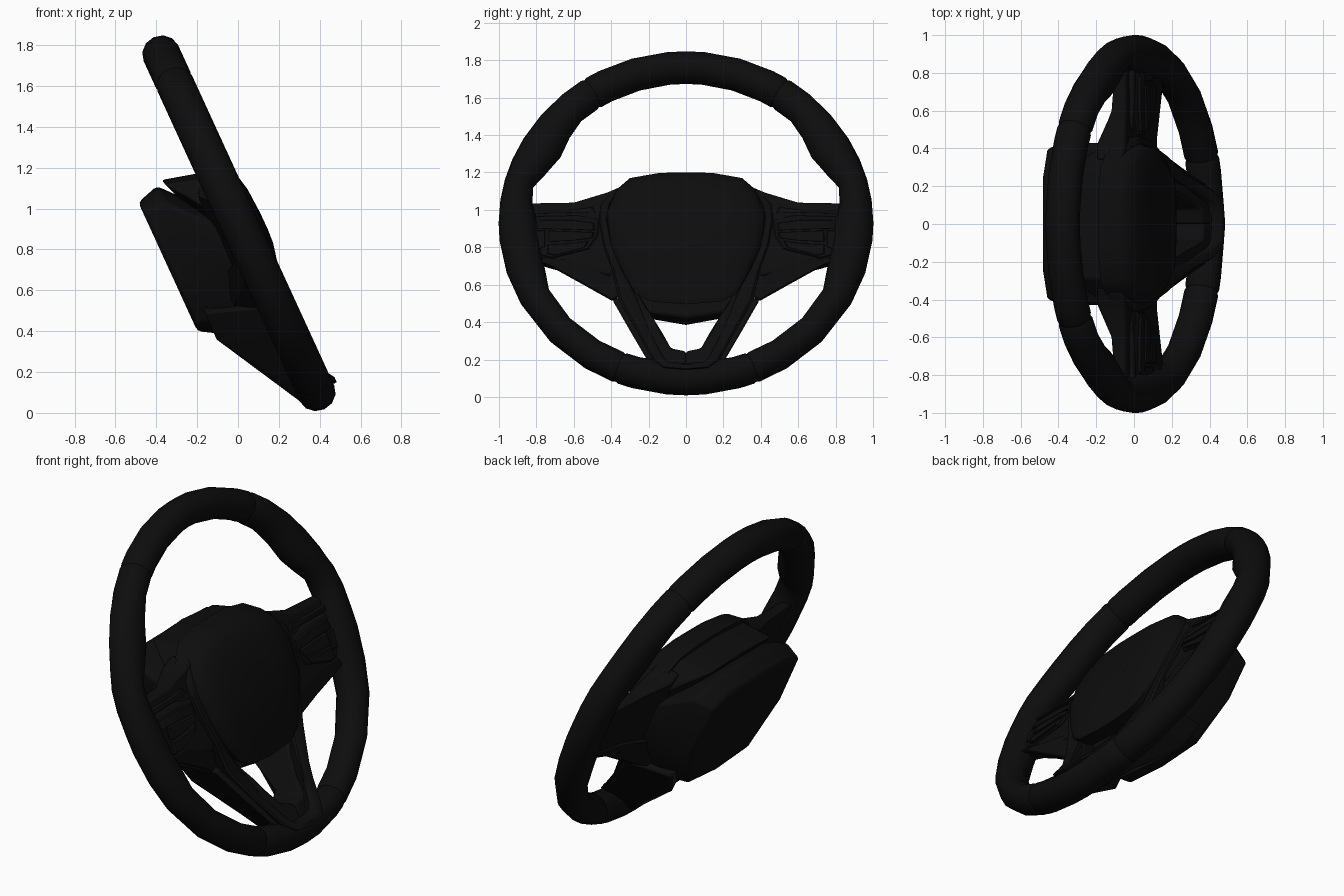
import bpy, bmesh, math
from mathutils import Vector

if "Cube" in bpy.data.objects:
    bpy.data.objects.remove(bpy.data.objects["Cube"])

S, C, Z0 = 0.417, 0.909, 0.926      # sine/cosine of the wheel tilt, hub height
mat = bpy.data.materials.new("black_plastic")
mat.diffuse_color = (0.004, 0.004, 0.004, 1)
mat.use_nodes = True
mat.node_tree.nodes["Principled BSDF"].inputs["Base Color"].default_value = mat.diffuse_color


def local(u, v, w):
    """Wheel plane (across, up, towards driver) to world."""
    return Vector((-v * S + w * C, u, Z0 + v * C + w * S))


def P(y, z, w):
    """World y and z at depth w along the wheel's axis."""
    return local(y, (z - Z0 - w * S) / C, w)


def loft(name, rings, bevel=0.0, both_sides=False):
    bm = bmesh.new()
    for side in ((1, -1) if both_sides else (1,)):
        vs = [[bm.verts.new((p.x, p.y * side, p.z)) for p in r] for r in rings]
        n = len(rings[0])
        for a, b in zip(vs, vs[1:]):
            for i in range(n):
                j = (i + 1) % n
                bm.faces.new((a[i], a[j], b[j], b[i]))
        bm.faces.new(vs[0][::-1])
        bm.faces.new(vs[-1])
    bmesh.ops.recalc_face_normals(bm, faces=bm.faces)
    me = bpy.data.meshes.new(name)
    bm.to_mesh(me)
    bm.free()
    ob = bpy.data.objects.new(name, me)
    bpy.context.collection.objects.link(ob)
    me.materials.append(mat)
    if bevel:
        m = ob.modifiers.new("soft_edges", 'BEVEL')
        m.width, m.segments, m.limit_method = bevel, 2, 'ANGLE'
        m.angle_limit = math.radians(40)
    return ob


def sym(half):
    """Half outline, top centre to bottom centre, completed by mirroring."""
    return half + [(-p[0],) + tuple(p[1:]) for p in half[-2:0:-1]]


def ring(outline, w=None, k=1.0, centre=(0, 0.85), lean=0.0):
    """Outline at depth w, scaled by k; lean pulls the part below z 0.85 back."""
    pts = []
    for p in outline:
        y, z = (centre[i] + (p[i] - centre[i]) * k for i in (0, 1))
        pts.append(P(y, z, (p[2] if w is None else w) - lean * max(0, 0.85 - z)))
    return pts


# Rim: four arcs with pinched ends that form the seams
INNER = [(-90, .83), (-60, .838), (-43, .838), (-28, .83), (-17, .795), (0, .79),
         (8, .83), (15, .845), (22, .80), (30, .775), (39, .80), (48, .825), (90, .83)]


def inner_radius(deg):
    a = math.degrees(math.asin(math.sin(math.radians(deg))))
    for (a0, r0), (a1, r1) in zip(INNER, INNER[1:]):
        if a <= a1 + 1e-6:
            return r0 + (r1 - r0) * (a - a0) / (a1 - a0)
    return INNER[-1][1]


def rim_ring(deg, k=1.0):
    ri = inner_radius(deg)
    mid, half, t = (1.002 + ri) / 2, (1.002 - ri) / 2 * k, math.radians(deg)
    pts = []
    for i in range(12):
        f = math.tau * i / 12
        r = mid + half * math.cos(f)
        pts.append(local(r * math.cos(t), r * math.sin(t), 0.005 + 0.093 * k * math.sin(f)))
    return pts


def rim_arc(name, angles, both=False, pinch=0.93):
    a0, a1 = angles[0], angles[-1]
    full = [a0 + 1] + angles[1:-1] + [a1 - 1]
    loft(name, [rim_ring(a0, pinch)] + [rim_ring(a) for a in full] + [rim_ring(a1, pinch)],
         both_sides=both)


rim_arc("rim_top", [56.5, 62, 73, 84, 90, 96, 107, 118, 123.5])
rim_arc("rim_side_grips", [-67.5, -57, -43, -28, -17, -6, 0, 8, 15, 22, 30, 39, 48, 56.5], True)
rim_arc("rim_bottom", [-112.5, -107, -96, -90, -84, -73, -67.5])

# Centre pad with a gently domed face
pad = sym([(0, 1.2), (.14, 1.198), (.30, 1.17), (.37, 1.11), (.425, .98), (.40, .80),
           (.34, .67), (.27, .55), (.19, .51), (0, .495)])
loft("centre_pad", [ring(pad, -.06), ring(pad, .045, lean=.06), ring(pad, .072, .97, lean=.12),
                    ring(pad, .094, .9, lean=.18), ring(pad, .113, .7, lean=.22),
                    ring(pad, .121, .35, lean=.22)])

# Shroud behind the pad, with its overhanging upper lip
loft("pad_shroud", [
    ring(sym([(0, 1.19, .02), (.3, 1.165, .02), (.42, 1.06, .02), (.42, .8, .02),
              (.28, .56, .0), (0, .5, .0)])),
    ring(sym([(0, 1.14, -.25), (.28, 1.12, -.25), (.41, 1.02, -.12), (.41, .8, -.08),
              (.27, .56, -.07), (0, .52, -.07)]))], 0.012)

# Rear housing
loft("rear_housing", [
    ring(sym([(0, .99), (.30, .985), (.43, .92), (.43, .65), (.29, .46), (0, .42)]), -.09),
    ring(sym([(0, 1.11), (.29, 1.10), (.43, 1.03), (.43, .68), (.30, .44), (0, .385)]), -.285),
    ring(sym([(0, 1.03), (.25, 1.03), (.40, .98), (.41, .70), (.28, .43), (0, .4)]), -.4)], 0.02)

# Side spokes: upper panel and the lower shell that slopes back to the hub
loft("side_spoke", [
    ring([(.34, 1.13, .03), (.42, 1.095, .025), (.6, 1.04, .01), (.86, 1.035, .005),
          (.88, .85, .02), (.84, .73, .03), (.72, .72, .02), (.40, .65, .0), (.36, .8, .02)]),
    ring([(.34, 1.10, -.11), (.42, 1.07, -.11), (.6, 1.03, -.07), (.86, 1.03, -.05),
          (.88, .85, -.05), (.84, .72, -.05), (.72, .68, -.06), (.40, .6, -.12),
          (.36, .8, -.12)])], 0.012, True)
loft("side_spoke_lower_shell", [
    ring([(.36, .68, .0), (.60, .74, .012), (.84, .75, .035), (.82, .73, .04),
          (.74, .705, .04), (.56, .605, -.02), (.39, .51, -.075), (.33, .56, -.05)]),
    ring([(.36, .68, -.16), (.60, .74, -.1), (.84, .75, -.05), (.82, .73, -.05),
          (.74, .71, -.05), (.56, .615, -.11), (.39, .52, -.19), (.33, .56, -.19)])],
    0.01, True)


# Button pods on the side spokes
def button(name, outline, w0, w1):
    n = len(outline)
    c = (sum(p[0] for p in outline) / n, sum(p[1] for p in outline) / n)
    loft(name, [ring(outline, w0, 1, c), ring(outline, w1 - .008, 1, c),
                ring(outline, w1, .94, c)], 0, True)


button("button_bezel", [(.46, .95), (.58, .97), (.80, .965), (.83, .86), (.80, .76),
                        (.72, .74), (.52, .79), (.47, .86)], -.02, .028)
button("upper_button", [(.49, .93), (.60, .945), (.785, .945), (.80, .90), (.61, .895),
                        (.49, .89)], .01, .04)
button("middle_button", [(.49, .88), (.61, .885), (.74, .89), (.74, .83), (.61, .835),
                         (.50, .85)], .01, .044)
button("side_button", [(.755, .89), (.805, .89), (.81, .85), (.795, .79), (.755, .80)], .01, .04)
button("lower_button", [(.52, .835), (.63, .82), (.74, .815), (.74, .765), (.70, .757),
                        (.54, .80)], .01, .042)
button("spoke_top_trim", [(.50, 1.015), (.62, 1.0), (.82, 1.0), (.82, .98), (.6, .985),
                          (.48, .985)], .0, .03)

# V-shaped lower spokes, deep towards the hub
loft("lower_spoke", [
    ring([(.395, .52, -.05), (.295, .345, .0), (.19, .165, .06), (.10, .125, .07),
          (0, .12, .07), (0, .245, .055), (.08, .26, .05), (.125, .34, .015),
          (.175, .42, -.02), (.26, .56, -.03)]),
    ring([(.37, .49, -.33), (.285, .365, -.32), (.185, .20, -.165), (.10, .07, -.1),
          (0, .05, -.09), (0, .22, -.1), (.08, .245, -.12), (.12, .325, -.21),
          (.165, .40, -.31), (.26, .56, -.33)])], 0.012, True)

# Trim ribbon running round the pad and down the lower spokes
path = [(.40, 1.10, .35, 1.12, .015), (.455, 1.03, .40, 1.04, .04), (.465, .95, .42, .95, .05),
        (.445, .82, .39, .80, .045), (.395, .68, .33, .66, .025), (.36, .52, .27, .54, .0),
        (.255, .34, .19, .34, .03), (.18, .20, .12, .21, .085), (.12, .155, .09, .185, .112),
        (0, .145, 0, .18, .116)]
rings = []
for yo, zo, yi, zi, w in path:
    a, b = Vector((yo, zo)), Vector((yi, zi))
    p, q = a.lerp(b, .18), a.lerp(b, .82)
    rings.append([P(*a, w - .06), P(*a, w - .01), P(*p, w), P(*q, w), P(*b, w - .01), P(*b, w - .06)])
loft("y_trim", rings, 0, True)

# Smooth shading with crisp edges kept
for ob in bpy.context.scene.objects:
    ob.select_set(True)
    bpy.context.view_layer.objects.active = ob
bpy.ops.object.shade_smooth_by_angle(angle=math.radians(38))
